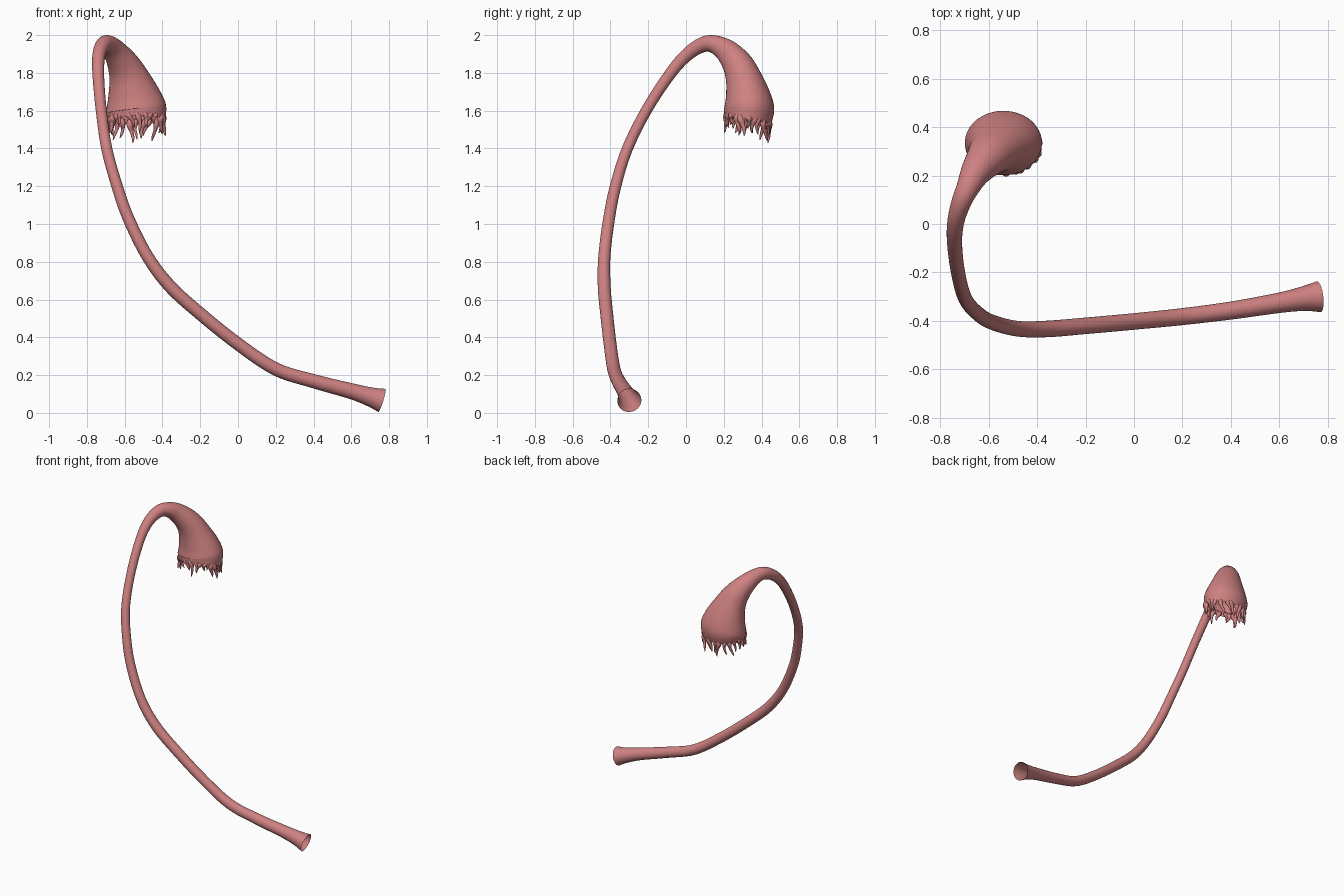
import bpy, math, random
from mathutils import Vector

if "Cube" in bpy.data.objects:
    bpy.data.objects.remove(bpy.data.objects["Cube"])

random.seed(7)
mat = bpy.data.materials.new("tissue_pink")
mat.diffuse_color = (0.62, 0.22, 0.22, 1)
mat.use_nodes = True
mat.node_tree.nodes["Principled BSDF"].inputs["Base Color"].default_value = mat.diffuse_color


def catmull(a, b, c, d, t):
    return [0.5 * (2*q + (r-p)*t + (2*p-5*q+4*r-s)*t*t + (3*q-p-3*r+s)*t**3)
            for p, q, r, s in zip(a, b, c, d)]


def sweep(name, keys, sides, steps, close_tip=False):
    """Loft round rings along a smooth path; keys are x, y, z, radius, x-stretch."""
    pts = []
    last = len(keys) - 1
    for i in range(last):
        a, b, c, d = (keys[min(max(i + k, 0), last)] for k in (-1, 0, 1, 2))
        pts += [catmull(a, b, c, d, j / steps) for j in range(steps)]
    pts.append(list(keys[last]))
    cs = [Vector(p[:3]) for p in pts]
    n = len(cs)
    verts, faces, u = [], [], Vector((0.1, 0.9, 0.3))
    for i, p in enumerate(pts):
        t = (cs[min(i + 1, n - 1)] - cs[max(i - 1, 0)]).normalized()
        u = (u - t * u.dot(t)).normalized()
        v = t.cross(u)
        ex = Vector((1, 0, 0))
        ex -= t * ex.dot(t)
        ex.normalize()
        for k in range(sides):
            ang = 2 * math.pi * k / sides
            o = (u * math.cos(ang) + v * math.sin(ang)) * p[3]
            o += ex * o.dot(ex) * (p[4] - 1)
            verts.append(cs[i] + o)
    for i in range(n - 1):
        for k in range(sides):
            m = (k + 1) % sides
            faces.append((i*sides + k, i*sides + m, (i+1)*sides + m, (i+1)*sides + k))
    if close_tip:
        faces.append(tuple((n - 1) * sides + k for k in range(sides)))
    me = bpy.data.meshes.new(name)
    me.from_pydata(verts, [], faces)
    me.polygons.foreach_set("use_smooth", [True] * len(faces))
    me.materials.append(mat)
    ob = bpy.data.objects.new(name, me)
    bpy.context.collection.objects.link(ob)
    return ob


# Long curved tube widening into the hanging bell
tube = [
    (0.762, -0.300, 0.066, 0.064, 1), (0.70, -0.308, 0.085, 0.051, 1),
    (0.60, -0.325, 0.115, 0.042, 1), (0.40, -0.357, 0.168, 0.037, 1),
    (0.20, -0.382, 0.232, 0.035, 1), (0.00, -0.402, 0.365, 0.034, 1),
    (-0.20, -0.420, 0.525, 0.034, 1), (-0.36, -0.433, 0.67, 0.034, 1),
    (-0.48, -0.432, 0.83, 0.032, 1), (-0.58, -0.407, 1.03, 0.031, 1),
    (-0.64, -0.373, 1.20, 0.030, 1), (-0.695, -0.310, 1.40, 0.029, 1),
    (-0.725, -0.205, 1.61, 0.029, 1), (-0.740, -0.080, 1.80, 0.031, 1),
    (-0.735, 0.010, 1.90, 0.035, 1), (-0.712, 0.090, 1.950, 0.041, 1),
    (-0.685, 0.150, 1.951, 0.048, 1), (-0.652, 0.215, 1.915, 0.063, 1),
    (-0.610, 0.270, 1.85, 0.080, 1.05), (-0.580, 0.302, 1.78, 0.094, 1.12),
    (-0.555, 0.325, 1.69, 0.116, 1.18), (-0.541, 0.334, 1.62, 0.132, 1.2),
    (-0.537, 0.331, 1.58, 0.131, 1.2), (-0.536, 0.326, 1.55, 0.125, 1.22),
]
sweep("tube_and_bell", tube, 40, 6)

# Irregular fringe of tapering fingers around the bell rim
count = 24
for i in range(count):
    a = 2 * math.pi * (i + random.uniform(-0.25, 0.25)) / count
    ca, sa = math.cos(a), math.sin(a)
    length = random.uniform(0.06, 0.12) + (0.025 if sa > 0.2 else 0)
    drift = random.uniform(-0.03, 0.03)
    flare = random.uniform(-0.02, 0.012)
    w = random.uniform(0.014, 0.021)
    keys = []
    for t, r in ((0, 0.6), (0.25, 1.0), (0.5, 0.6), (0.8, 0.42), (1, 0.12)):
        swing = drift * t + 0.007 * math.sin(5 * t + i)
        out = 0.116 + flare * t * t
        x = -0.536 + 1.23 * out * ca - swing * sa
        y = 0.328 + out * sa + swing * ca
        z = 1.575 - 0.02 * sa - length * t
        keys.append((x, y, z, w * r, 1))
    sweep(f"fringe_finger_{i + 1}", keys, 10, 4, True)
